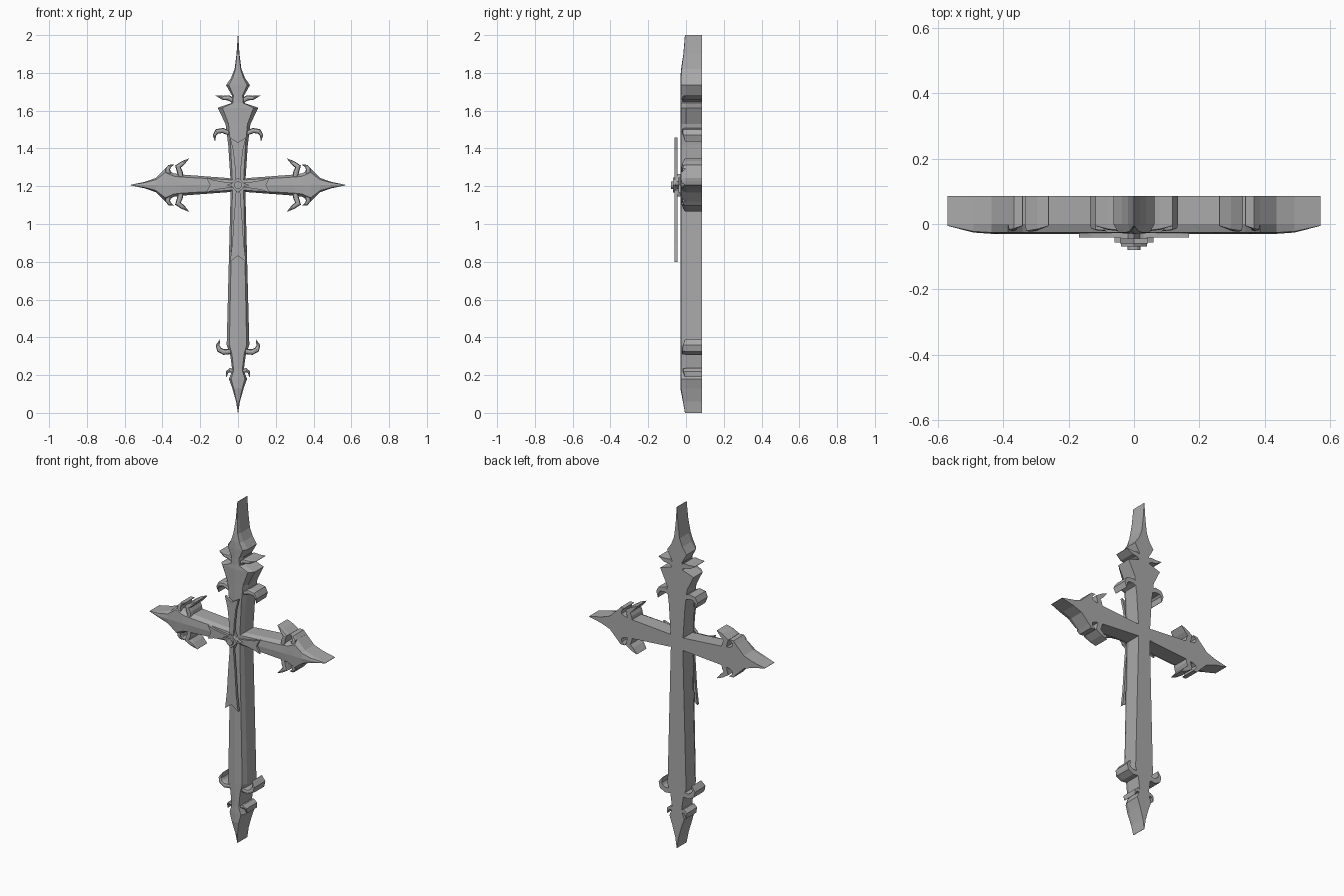
import bpy, bmesh, math
from mathutils import Vector

cube = bpy.data.objects.get("Cube")
if cube:
    bpy.data.objects.remove(cube)

mat = bpy.data.materials.new("grey metal")
mat.use_nodes = True
grey = (0.40, 0.40, 0.40, 1)
mat.diffuse_color = grey
mat.node_tree.nodes["Principled BSDF"].inputs["Base Color"].default_value = grey

BACK = 0.085
ARM_Z = 1.206


def finish(name, bm):
    bmesh.ops.recalc_face_normals(bm, faces=bm.faces)
    mesh = bpy.data.meshes.new(name)
    bm.to_mesh(mesh)
    bm.free()
    mesh.materials.append(mat)
    bpy.context.collection.objects.link(bpy.data.objects.new(name, mesh))


def loft(name, stations):
    """Bevelled bar through (x, z, half width) stations, flat at the back."""
    bm = bmesh.new()
    pts = [Vector((x, z)) for x, z, w in stations]
    rings = []
    for i, (x, z, w) in enumerate(stations):
        along = (pts[min(i + 1, len(pts) - 1)] - pts[max(i - 1, 0)]).normalized()
        side = Vector((-along.y, along.x))
        depth = min(1, 0.15 + w / 0.025)
        section = [(-1, BACK), (-1, 0), (-0.76, -0.026 * depth), (0, -0.03 * depth),
                   (0.76, -0.026 * depth), (1, 0), (1, BACK)]
        rings.append([bm.verts.new((x + side.x * w * s, y, z + side.y * w * s))
                      for s, y in section])
    n = len(rings[0])
    for a, b in zip(rings, rings[1:]):
        for j in range(n):
            k = (j + 1) % n
            bm.faces.new((a[j], a[k], b[k], b[j]))
    bm.faces.new(rings[0])
    bm.faces.new(rings[-1])
    finish(name, bm)


def plate(name, outline, front, back):
    """Flat plate cut from an outline in x and z."""
    bm = bmesh.new()
    face = bm.faces.new([bm.verts.new((x, front, z)) for x, z in outline])
    out = bmesh.ops.extrude_face_region(bm, geom=[face])
    for v in out["geom"]:
        if isinstance(v, bmesh.types.BMVert):
            v.co.y = back
    finish(name, bm)


def star(name, reach, waist, front, back):
    pts = []
    for i in range(8):
        r = waist if i % 2 else reach
        a = i * math.pi / 4
        pts.append((r * math.cos(a), ARM_Z + r * math.sin(a)))
    plate(name, pts, front, back)


# Upright with pointed ends
upright = [(2, .001), (1.9, .008), (1.82, .018), (1.775, .036), (1.735, .063),
           (1.68, .032), (1.64, .036), (1.615, .108), (1.53, .066), (1.42, .052),
           (1.21, .038), (.36, .06), (.31, .042), (.225, .03), (.18, .048),
           (.13, .03), (.06, .01), (0, .001)]
loft("upright", [(0, z, w) for z, w in upright])

# Arms, and the hooks and barbs on them
arm = [(0, .03), (.06, .038), (.3, .056), (.34, .062), (.385, .088),
       (.435, .038), (.49, .018), (.57, .001)]
arm_hook = [(.3, .03, .014), (.308, .07, .015), (.318, .098, .016), (.29, .118, .011), (.26, .14, .001)]
arm_barb = [(.37, .06, .014), (.372, .085, .013), (.362, .1, .009), (.34, .108, .001)]

# Hooks and barbs on the upright
upright_hooks = {
    "upper_barb": [(.02, 1.65, .012), (.05, 1.668, .014), (.08, 1.668, .011), (.118, 1.68, .001)],
    "upper_hook": [(.04, 1.478, .012), (.08, 1.495, .014), (.112, 1.49, .013), (.125, 1.47, .009), (.122, 1.438, .001)],
    "lower_hook": [(.04, .325, .014), (.075, .322, .015), (.1, .335, .014), (.108, .358, .01), (.095, .388, .001)],
    "lower_barb": [(.02, .22, .01), (.042, .226, .011), (.058, .216, .008), (.062, .19, .001)],
}

for label, sx in (("left", 1), ("right", -1)):
    loft(label + "_arm", [(sx * x, ARM_Z, w) for x, w in arm])
    for name, path in upright_hooks.items():
        loft(label + "_" + name, [(sx * x, z, w) for x, z, w in path])
    for level, sz in (("top", 1), ("bottom", -1)):
        for name, path in (("arm_hook", arm_hook), ("arm_barb", arm_barb)):
            loft(f"{label}_{level}_{name}",
                 [(sx * x, ARM_Z + sz * z, w) for x, z, w in path])

# Fork-ended overlay blades
half = [(.01, 1.21), (.016, 1.3), (.026, 1.39), (.043, 1.458), (0, 1.432)]
low = [(0, .832), (.042, .8), (.03, .9), (.022, 1.03), (.013, 1.14)]
right_side = low + half
left_side = [(-x, z) for x, z in reversed(right_side) if x > 0]
plate("upright_blade", right_side + left_side, -.06, -.045)

cross = [(.02, .012), (.08, .018), (.13, .027), (.168, .04), (.148, 0),
         (.168, -.04), (.13, -.027), (.08, -.018), (.02, -.012)]
outline = cross + [(-x, -z) for x, z in cross]
plate("arm_blade", [(x, ARM_Z + z) for x, z in outline], -.041, -.028)

# Centre boss: stacked stars and a round stud
star("large_star", .06, .025, -.056, -.028)
star("small_star", .04, .03, -.068, -.05)
plate("centre_stud", [(.02 * math.cos(i * math.pi / 6), ARM_Z + .02 * math.sin(i * math.pi / 6))
                      for i in range(12)], -.08, -.06)
